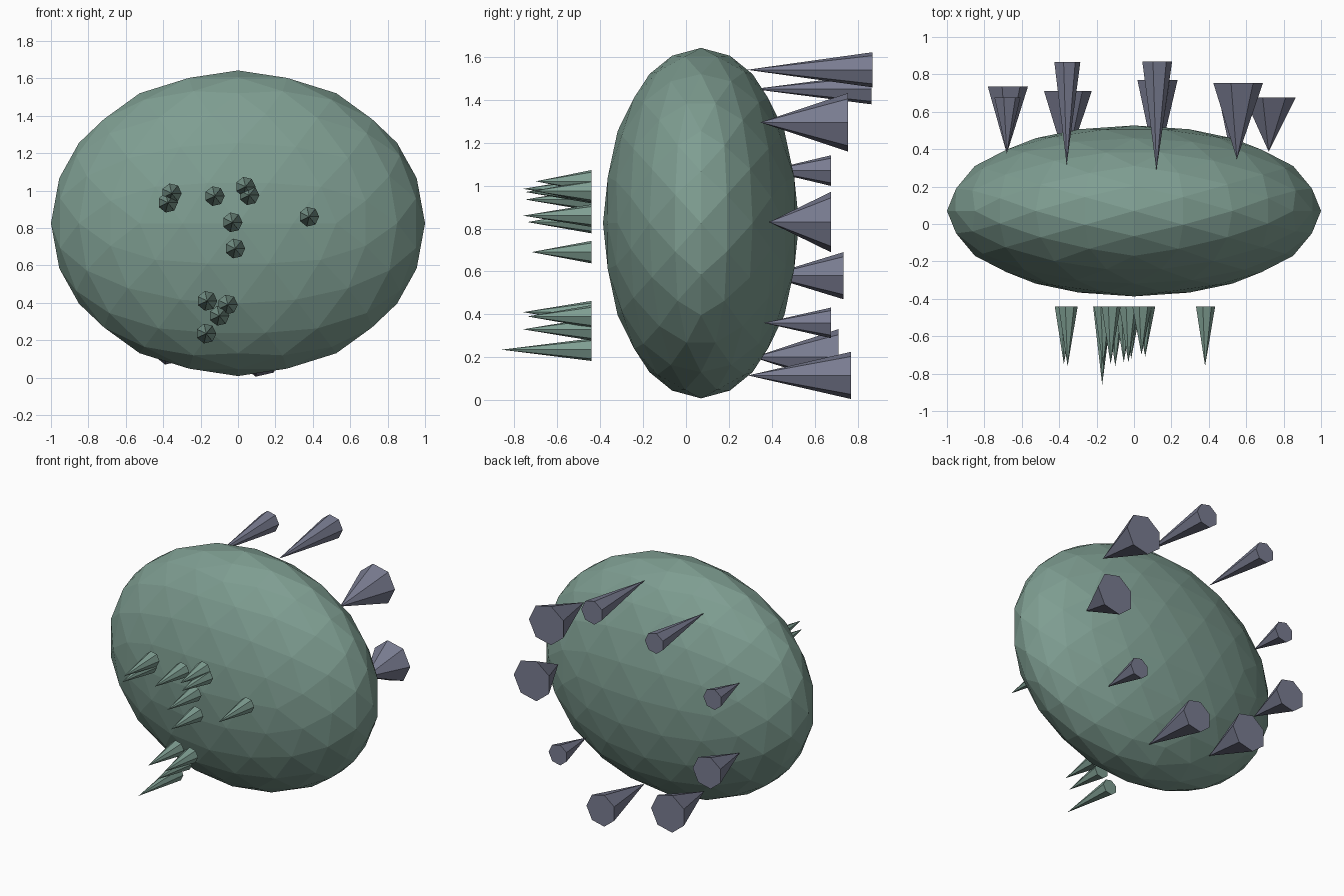
import bpy
import bmesh
from math import sin, cos, tau, atan2, sqrt
from mathutils import Matrix, Vector

cube = bpy.data.objects.get("Cube")
if cube:
    bpy.data.objects.remove(cube, do_unlink=True)


def make_material(name, rgb):
    mat = bpy.data.materials.new(name)
    mat.use_nodes = True
    color = (*rgb, 1.0)
    mat.diffuse_color = color
    mat.node_tree.nodes["Principled BSDF"].inputs["Base Color"].default_value = color
    return mat


def finish(name, bm, mat):
    bmesh.ops.recalc_face_normals(bm, faces=bm.faces[:])
    mesh = bpy.data.meshes.new(name)
    bm.to_mesh(mesh)
    bm.free()
    mesh.materials.append(mat)
    obj = bpy.data.objects.new(name, mesh)
    bpy.context.collection.objects.link(obj)
    return obj


def spike(name, x, z, tip_y, base_y, radius, mat, sides=7):
    """Cone lying along y, with one corner of its base towards +x."""
    bm = bmesh.new()
    ring = [bm.verts.new((x + radius * cos(tau * i / sides), base_y,
                          z + radius * sin(tau * i / sides)))
            for i in range(sides)]
    tip = bm.verts.new((x, tip_y, z))
    bm.faces.new(ring)
    for i in range(sides):
        bm.faces.new((ring[i], ring[(i + 1) % sides], tip))
    return finish(name, bm, mat)


green = make_material("sage_green", (0.21, 0.34, 0.285))
slate = make_material("slate_violet", (0.19, 0.20, 0.28))

# Body: faceted ellipsoid, turned so that edges cross each axis
CENTER = Vector((0, 0.07, 0.825))
SIZE = Vector((1.0, 0.457, 0.817))
golden = (1 + sqrt(5)) / 2
bm = bmesh.new()
bmesh.ops.create_icosphere(bm, subdivisions=3, radius=1.0,
                           matrix=Matrix.Rotation(atan2(golden, 1), 4, "Y"))
bmesh.ops.scale(bm, vec=SIZE, verts=bm.verts[:])
bmesh.ops.translate(bm, vec=CENTER, verts=bm.verts[:])
finish("body", bm, green)

# Front teeth: x, z, tip y
teeth = [(-0.355, 0.985, -0.76), (-0.375, 0.935, -0.75), (-0.125, 0.97, -0.75),
         (0.04, 1.02, -0.70), (0.06, 0.975, -0.71), (-0.03, 0.83, -0.74),
         (0.38, 0.86, -0.76), (-0.015, 0.69, -0.72), (-0.165, 0.41, -0.76),
         (-0.055, 0.39, -0.74), (-0.10, 0.33, -0.76), (-0.17, 0.235, -0.86)]
for i, (x, z, tip) in enumerate(teeth, 1):
    spike(f"front_tooth_{i}", x, z, tip, -0.44, 0.054, green)

# Back spines: x, z, base y, radius; each tip touches the body
spines = [(0.12, 1.54, 0.87, 0.084), (-0.36, 1.45, 0.865, 0.073),
          (0.55, 1.295, 0.755, 0.14), (-0.68, 1.07, 0.675, 0.073),
          (0.72, 0.83, 0.675, 0.144), (-0.68, 0.58, 0.735, 0.113),
          (0.52, 0.36, 0.675, 0.073), (-0.36, 0.20, 0.71, 0.134),
          (0.12, 0.115, 0.77, 0.113)]
for i, (x, z, base, radius) in enumerate(spines, 1):
    rise = (z - CENTER.z) / SIZE.z
    tip = CENTER.y + SIZE.y * sqrt(1 - x * x - rise * rise)
    spike(f"back_spine_{i}", x, z, tip, base, radius, slate)
